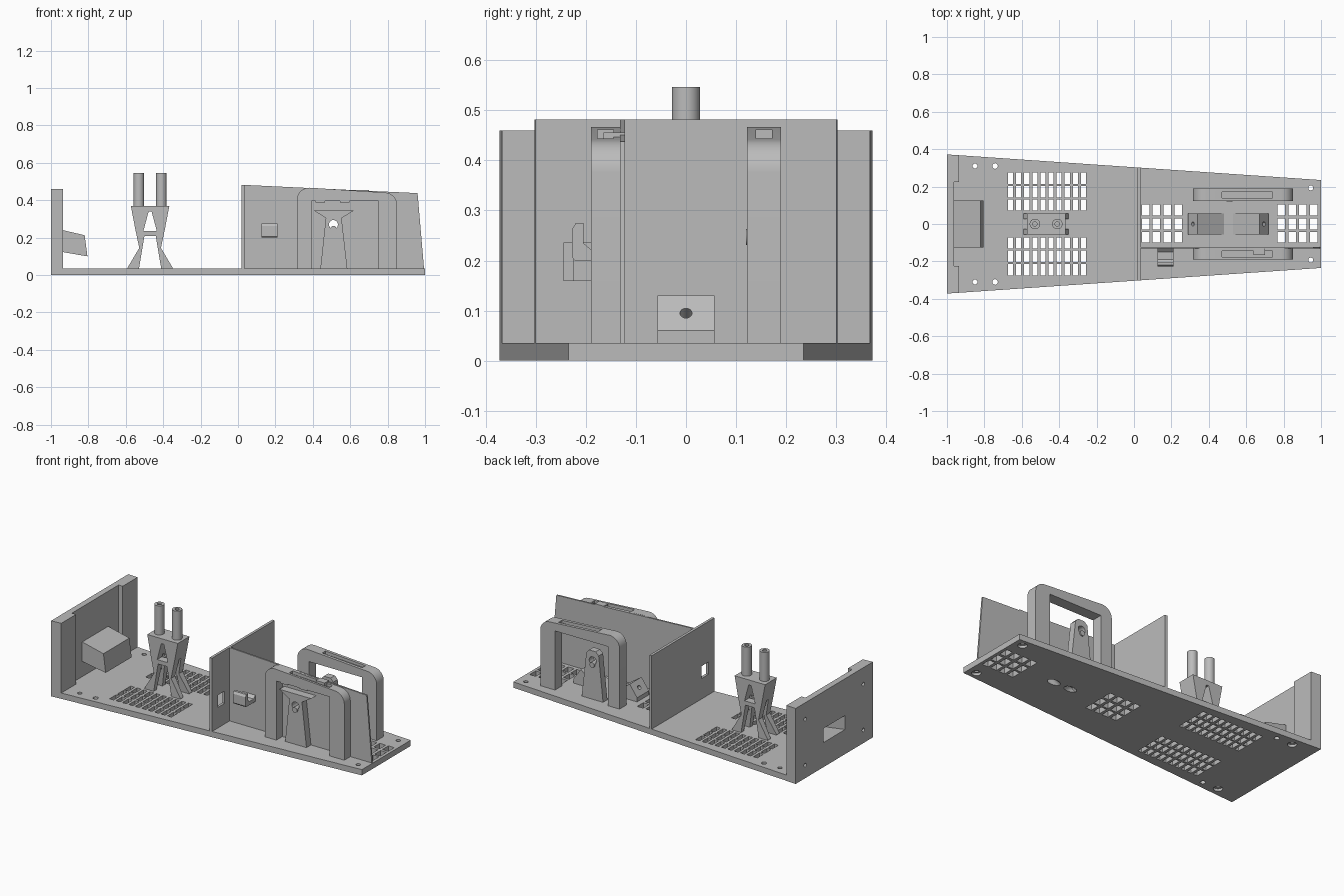
import bpy, bmesh, math
from mathutils import Vector, Matrix

if "Cube" in bpy.data.objects:
    bpy.data.objects.remove(bpy.data.objects["Cube"])

grey = bpy.data.materials.new("plastic_grey")
grey.diffuse_color = (0.5, 0.5, 0.5, 1)
grey.use_nodes = True
grey.node_tree.nodes["Principled BSDF"].inputs["Base Color"].default_value = grey.diffuse_color


def finish(name, bm):
    bmesh.ops.recalc_face_normals(bm, faces=bm.faces)
    me = bpy.data.meshes.new(name)
    bm.to_mesh(me)
    bm.free()
    me.materials.append(grey)
    ob = bpy.data.objects.new(name, me)
    bpy.context.collection.objects.link(ob)
    return ob


def add_prism(bm, pts, a, b, axis):
    """Extrude a 2D outline from a to b along the axis (other two axes in order)."""
    def place(p, t):
        c = list(p)
        c.insert("xyz".index(axis), t)
        return c
    lo = [bm.verts.new(place(p, a)) for p in pts]
    hi = [bm.verts.new(place(p, b)) for p in pts]
    n = len(pts)
    faces = [bm.faces.new(lo[::-1]), bm.faces.new(hi)]
    faces += [bm.faces.new((lo[i], lo[(i + 1) % n], hi[(i + 1) % n], hi[i])) for i in range(n)]
    bmesh.ops.recalc_face_normals(bm, faces=faces)


def add_box(bm, x0, x1, y0, y1, z0, z1):
    add_prism(bm, [(x0, y0), (x1, y0), (x1, y1), (x0, y1)], z0, z1, "z")


def add_rod(bm, p, q, r, seg=24):
    p, q = Vector(p), Vector(q)
    d = q - p
    m = Matrix.Translation((p + q) / 2) @ d.to_track_quat("Z", "Y").to_matrix().to_4x4()
    bmesh.ops.create_cone(bm, cap_ends=True, segments=seg, radius1=r, radius2=r,
                          depth=d.length, matrix=m)


def prism(name, pts, a, b, axis):
    bm = bmesh.new()
    add_prism(bm, pts, a, b, axis)
    return finish(name, bm)


def box(name, *c):
    bm = bmesh.new()
    add_box(bm, *c)
    return finish(name, bm)


def cut(ob, bm):
    """Subtract the shapes in bm and bake the result."""
    cutter = finish("cutter", bm)
    cutter.hide_render = True
    mod = ob.modifiers.new("cut", "BOOLEAN")
    mod.operation, mod.solver, mod.object = "DIFFERENCE", "EXACT", cutter
    dg = bpy.context.evaluated_depsgraph_get()
    me = bpy.data.meshes.new_from_object(ob.evaluated_get(dg))
    ob.modifiers.clear()
    ob.data = me
    bpy.data.objects.remove(cutter)


def half(x):
    return 0.3035 - 0.0685 * x


def taper(x0, x1):
    return [(x0, -half(x0)), (x1, -half(x1)), (x1, half(x1)), (x0, half(x0))]


T = 0.035  # floor thickness

# Floor plate with vents, screw holes and slanted channels
base = prism("base_plate", taper(-1, 1), 0, T, "z")
bm = bmesh.new()
for i in range(10):
    x = -0.66 + i * 0.0433
    for s in (-1, 1):
        for y in (0.102, 0.172, 0.245):
            add_box(bm, x - .0135, x + .0135, s * y - .03, s * y + .03, -.1, .1)
for x0 in (0.062, 0.787):
    for i in range(4):
        x = x0 + i * 0.058
        for y in (-.071, 0, .075):
            add_box(bm, x - .02, x + .02, y - .029, y + .029, -.1, .1)
for s in (-1, 1):
    add_rod(bm, (-.743, s * .31, -.1), (-.743, s * .31, .1), .015)
cut(base, bm)
for r, top in ((.013, .1), (.026, .015)):
    bm = bmesh.new()
    for s in (-1, 1):
        for x, y in ((-.85, .31), (.945, .193)):
            add_rod(bm, (x, s * y, -.1), (x, s * y, top), r)
    cut(base, bm)

# Pair of wedge blocks whose channels run out through the floor
MID = 0.505
for name, s in (("wedge_left", -1), ("wedge_right", 1)):
    w = prism(name, [(MID + s * dx, z) for dx, z in
              ((.025, .03), (.025, T), (.165, .13), (.215, .06), (.215, .03))], -.057, .057, "y")
    inlet = Vector((MID + s * .19, 0, .095))
    d = Vector((-s * .81, 0, -.58))
    for ob in (w, base):
        bm = bmesh.new()
        add_rod(bm, inlet - d * .1, inlet + d * .3, .012)
        cut(ob, bm)
    bm = bmesh.new()
    add_rod(bm, inlet + d * .12, inlet + d * .3, .024)
    cut(base, bm)

# End wall, thick at both sides, with a hollow slanted housing
end = prism("end_wall", taper(-1, -.935), .03, .46, "z")
bm = bmesh.new()
add_box(bm, -.963, -.9, -.225, .225, T, .6)
cut(end, bm)
housing = prism("socket_housing", [(-.966, .247), (-.82, .213), (-.805, .10), (-.966, .128)],
                -.125, .125, "y")
for ob in (end, housing):
    bm = bmesh.new()
    add_prism(bm, [(-1.1, .262), (-.845, .195), (-.832, .125), (-1.1, .165)], -.105, .105, "y")
    cut(ob, bm)
bm = bmesh.new()
for y in (-.28, .28):
    for z in (.08, .36):
        add_rod(bm, (-1.1, y, z), (-.96, y, z), .011)
cut(end, bm)

# Cross wall with cable window
cross = prism("cross_wall", taper(.02, .036), .03, .482, "z")
bm = bmesh.new()
add_box(bm, 0, .06, -.245, -.18, .16, .235)
cut(cross, bm)

# Long divider
divider = prism("divider_wall", [(.03, .03), (.03, .482), (.96, .438), (.995, .03)],
                -.132, -.122, "y")
bm = bmesh.new()
add_rod(bm, (.51, -.2, .27), (.51, 0, .27), .024)
cut(divider, bm)

# Cable hook on the divider
prism("cable_hook", [(-.13, .2), (-.222, .2), (-.228, .207), (-.228, .262), (-.22, .275),
                     (-.205, .275), (-.205, .235), (-.19, .222), (-.15, .222), (-.13, .24)],
      .125, .21, "x")


# Arched frames with sloping tops
def arc(cx, cz, r, a0, a1, n=8):
    return [(cx + r * math.cos(math.radians(a0 + (a1 - a0) * i / n)),
             cz + r * math.sin(math.radians(a0 + (a1 - a0) * i / n))) for i in range(n + 1)]


outline = [(.315, .03)] + arc(.38, .402, .065, 180, 87) + arc(.785, .376, .065, 87, 0)
outline += [(.85, .03), (.75, .03), (.75, .395), (.392, .395), (.392, .03)]
for name, y0, y1 in (("frame_front", -.19, -.131), ("frame_back", .122, .19)):
    f = prism(name, outline, y0, y1, "y")
    ym = (y0 + y1) / 2
    bm = bmesh.new()
    add_prism(bm, [(.47, .442), (.47, .6), (.74, .6), (.74, .428)], ym - .016, ym + .016, "y")
    cut(f, bm)

# Tapered pivot posts inside the frames
for name, y0, y1 in (("post_front", -.175, -.131), ("post_back", .128, .17)):
    p = prism(name, [(.44, .03), (.585, .03), (.553, .31), (.535, .33), (.49, .33), (.47, .31)],
              y0, y1, "y")
    bm = bmesh.new()
    add_rod(bm, (.51, -.3, .27), (.51, .3, .27), .024)
    cut(p, bm)
    bm = bmesh.new()
    add_rod(bm, (.51, y0 - .008, .247), (.51, y1 + .008, .247), .016)
    finish(name + "_pin", bm)
prism("post_cap", [(.405, .345), (.62, .345), (.555, .305), (.47, .305)], -.18, -.131, "y")

# Little clips under and over the front frame
for i, x in enumerate((.415, .545)):
    box("clip_%d" % i, x, x + .05, -.185, -.14, .387, .397)
box("top_clip", .64, .70, -.165, -.122, .43, .456)

# Stand with splayed legs
CX = -0.47
side = [(.12, .03), (.12, .04), (.058, .145), (.08, .25), (.103, .37)]
stand = prism("stand_body", [(CX + x, z) for x, z in side] + [(CX - x, z) for x, z in side[::-1]],
              -.056, .056, "y")
bm = bmesh.new()
add_prism(bm, [(CX - .036, .235), (CX + .036, .235), (CX + .008, .34), (CX - .008, .34)],
          -.1, .1, "y")
add_prism(bm, [(CX - .062, .02), (CX + .062, .02), (CX + .03, .21), (CX - .03, .21)],
          -.1, .1, "y")
cut(stand, bm)
bm = bmesh.new()
add_prism(bm, [(-.03, .02), (.03, .02), (.008, .25), (-.008, .25)], CX - .2, CX + .2, "x")
cut(stand, bm)

# Two upright tubes
for name, s in (("tube_left", -1), ("tube_right", 1)):
    x = CX + s * .06
    bm = bmesh.new()
    add_rod(bm, (x, 0, .36), (x, 0, .547), .028, 32)
    tube = finish(name, bm)
    bm = bmesh.new()
    add_rod(bm, (x, 0, .42), (x, 0, .6), .012)
    cut(tube, bm)

# Smooth round surfaces, keep edges crisp
for ob in bpy.context.scene.objects:
    ob.select_set(True)
    bpy.context.view_layer.objects.active = ob
bpy.ops.object.shade_smooth_by_angle(angle=math.radians(30))
